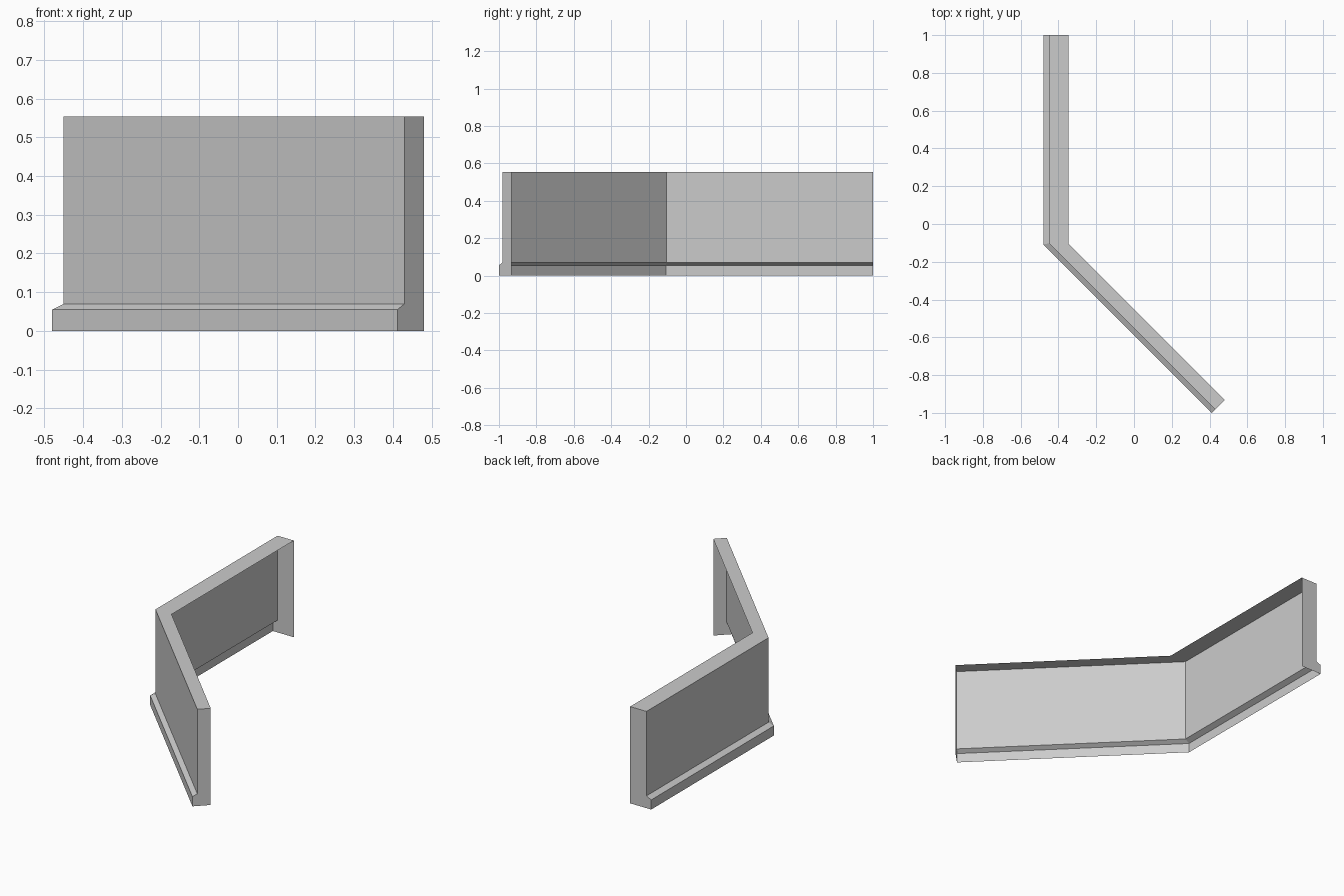
import bpy
import bmesh

cube = bpy.data.objects.get("Cube")
if cube:
    bpy.data.objects.remove(cube, do_unlink=True)

# Single concrete-grey material
grey = bpy.data.materials.new("concrete_grey")
grey.use_nodes = True
colour = (0.6, 0.6, 0.6, 1)
grey.diffuse_color = colour
grey.node_tree.nodes["Principled BSDF"].inputs["Base Color"].default_value = colour

# Plan lines running far end -> bend -> near end
LEDGE = [(-0.48, 1), (-0.48, -0.108), (0.412, -1)]
FACE = [(-0.45, 1), (-0.45, -0.103), (0.43, -0.982)]
INNER = [(-0.347, 1), (-0.347, -0.105), (0.48, -0.932)]

# Cross-section from the ledge foot up to the inner top edge
SECTION = [(LEDGE, 0), (LEDGE, 0.055), (FACE, 0.07), (FACE, 0.553), (INNER, 0.553)]

bm = bmesh.new()
rings = [[bm.verts.new((*line[i], z)) for line, z in SECTION] for i in range(3)]

# Outer wall, ledge and top; the inner side and underside stay open
for a, b in zip(rings, rings[1:]):
    for k in range(len(SECTION) - 1):
        bm.faces.new((a[k], b[k], b[k + 1], a[k + 1]))

# End caps reach down to the ground on the inner side
for ring, i in ((rings[0], 0), (rings[-1], 2)):
    foot = bm.verts.new((*INNER[i], 0))
    loop = ring + [foot]
    bm.faces.new(loop if i == 0 else loop[::-1])

bmesh.ops.recalc_face_normals(bm, faces=bm.faces)
# Make sure the top faces upward
bm.normal_update()
top = max(bm.faces, key=lambda f: f.calc_center_median().z)
if top.normal.z < 0:
    bmesh.ops.reverse_faces(bm, faces=bm.faces)

mesh = bpy.data.meshes.new("angled_wall")
bm.to_mesh(mesh)
bm.free()
mesh.materials.append(grey)
wall = bpy.data.objects.new("angled_wall", mesh)
bpy.context.collection.objects.link(wall)
